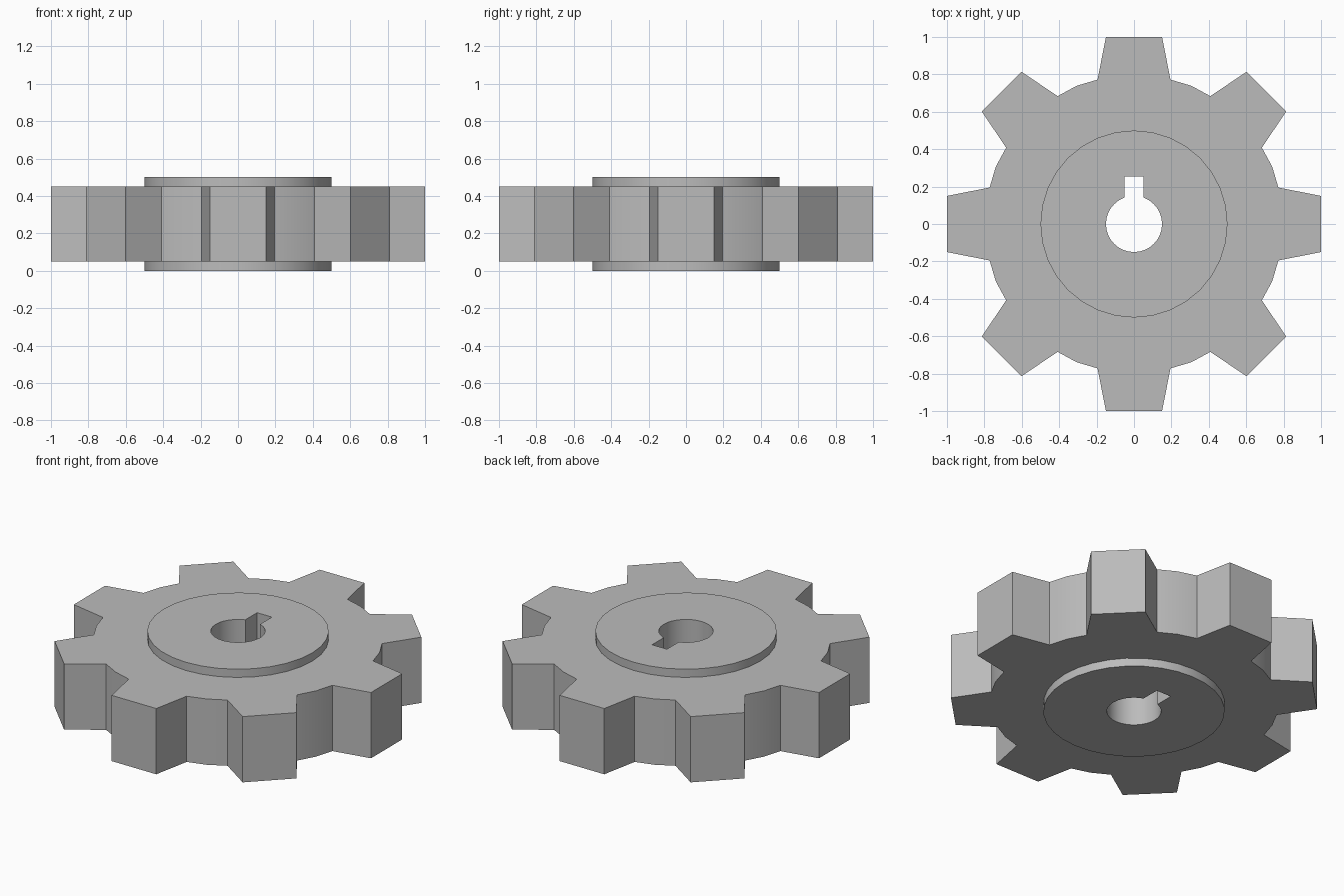
import bpy
import bmesh
from math import sin, cos, pi, sqrt, radians

if "Cube" in bpy.data.objects:
    bpy.data.objects.remove(bpy.data.objects["Cube"], do_unlink=True)

TEETH, SEGMENTS = 8, 32
HUB_R, BORE_R, ROOT_R = 0.5, 0.15, 0.8
KEY_HALF, KEY_TOP = 0.05, 0.255
HEIGHT, INSET = 0.5, 0.05

steel = bpy.data.materials.new("steel grey")
steel.use_nodes = True
steel.diffuse_color = (0.5, 0.5, 0.5, 1)
steel.node_tree.nodes["Principled BSDF"].inputs["Base Color"].default_value = (0.5, 0.5, 0.5, 1)


def circle(radius):
    return [(radius * sin(2 * pi * i / SEGMENTS), radius * cos(2 * pi * i / SEGMENTS))
            for i in range(SEGMENTS)]


def turned(point, angle):
    x, y = point
    return (x * cos(angle) + y * sin(angle), y * cos(angle) - x * sin(angle))


# Outline of the toothed rim: tapered tooth, then one point in the root arc
half_gap = pi / TEETH
tooth = [(-0.195, 0.772), (-0.15, 1), (0.15, 1), (0.195, 0.772),
         (ROOT_R * sin(half_gap), ROOT_R * cos(half_gap))]
rim = [turned(p, 2 * half_gap * i) for i in range(TEETH) for p in tooth]

# Outline of the bore with a square keyway towards the back
key_y = sqrt(BORE_R ** 2 - KEY_HALF ** 2)
arc = [p for p in circle(BORE_R) if p[1] < 0 or abs(p[0]) > KEY_HALF + 0.002]
bore = [(-KEY_HALF, KEY_TOP), (KEY_HALF, KEY_TOP), (KEY_HALF, key_y)] + arc + [(-KEY_HALF, key_y)]

bm = bmesh.new()


def ring(points, z):
    verts = [bm.verts.new((x, y, z)) for x, y in points]
    for a, b in zip(verts, verts[1:] + verts[:1]):
        bm.edges.new((a, b))
    return verts


def wall(lower, upper):
    for i in range(len(lower)):
        bm.faces.new((lower[i - 1], lower[i], upper[i], upper[i - 1]))


def flat_ring(outer, inner):
    edges = [bm.edges.get((loop[i - 1], loop[i])) for loop in (outer, inner) for i in range(len(loop))]
    bmesh.ops.triangle_fill(bm, edges=edges, use_beauty=True, normal=(0, 0, 1))


# Rings at each level
levels = (INSET, HEIGHT - INSET)
rim_low, rim_high = (ring(rim, z) for z in levels)
hub_low, hub_high = (ring(circle(HUB_R), z) for z in levels)
hub_bottom, hub_top = (ring(circle(HUB_R), z) for z in (0, HEIGHT))
bore_bottom, bore_top = (ring(bore, z) for z in (0, HEIGHT))

# Flat faces of rim and hub
for outer, inner in ((rim_low, hub_low), (rim_high, hub_high),
                     (hub_bottom, bore_bottom), (hub_top, bore_top)):
    flat_ring(outer, inner)

# Upright walls of teeth, hub steps and bore
for lower, upper in ((rim_low, rim_high), (hub_bottom, hub_low),
                     (hub_high, hub_top), (bore_bottom, bore_top)):
    wall(lower, upper)

bmesh.ops.recalc_face_normals(bm, faces=bm.faces[:])
mesh = bpy.data.meshes.new("gear_wheel")
bm.to_mesh(mesh)
bm.free()
mesh.materials.append(steel)

gear = bpy.data.objects.new("gear_wheel", mesh)
bpy.context.collection.objects.link(gear)
bpy.ops.object.select_all(action="DESELECT")
gear.select_set(True)
bpy.context.view_layer.objects.active = gear
bpy.ops.object.shade_smooth_by_angle(angle=radians(30))
